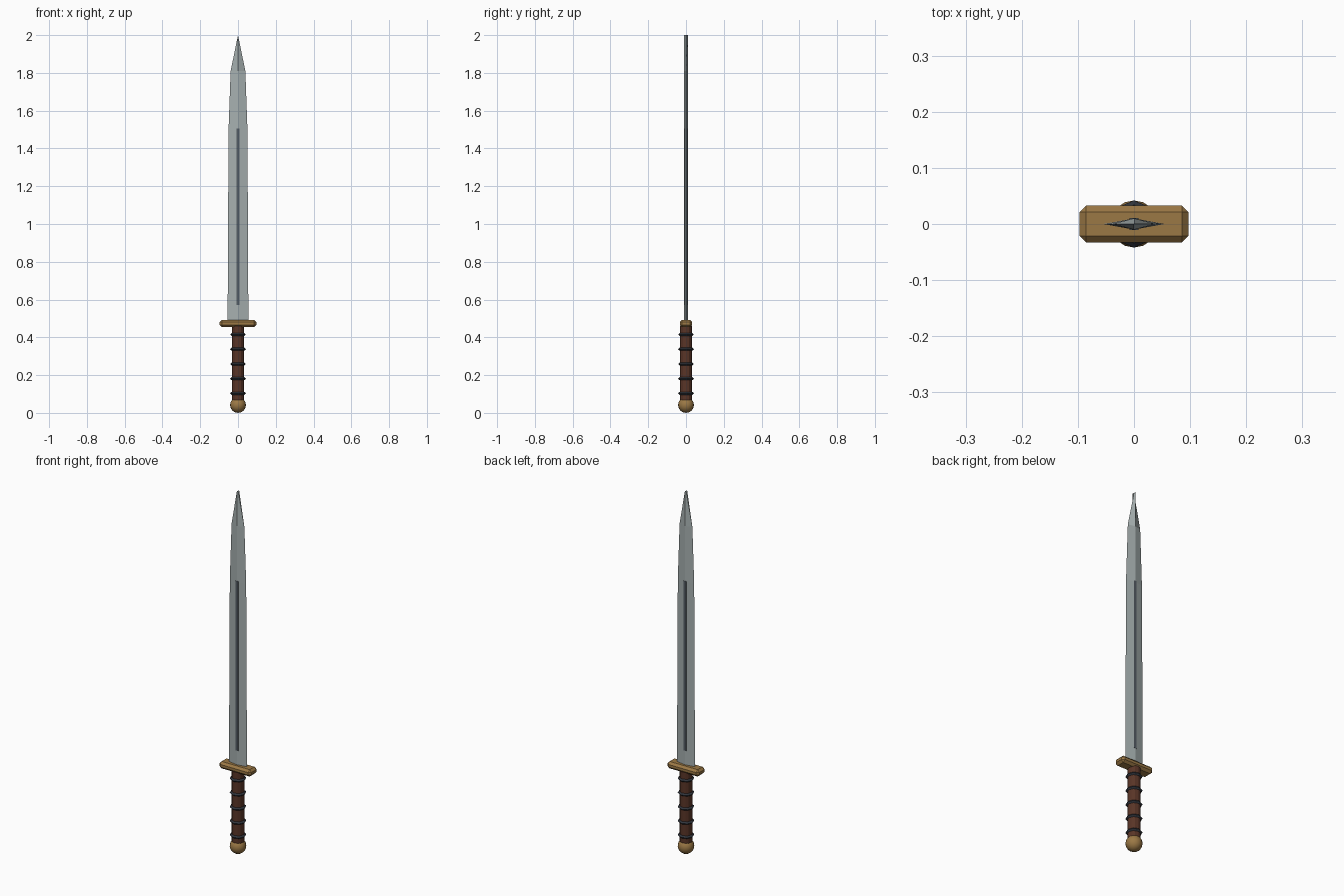
import bpy, bmesh, math

if "Cube" in bpy.data.objects:
    bpy.data.objects.remove(bpy.data.objects["Cube"])


def material(name, rgb):
    m = bpy.data.materials.new(name)
    m.diffuse_color = (*rgb, 1)
    m.use_nodes = True
    m.node_tree.nodes["Principled BSDF"].inputs["Base Color"].default_value = m.diffuse_color
    return m


steel = material("steel", (0.38, 0.43, 0.43))
dark_steel = material("dark_steel", (0.09, 0.11, 0.13))
brass = material("brass", (0.33, 0.19, 0.06))
leather = material("leather", (0.10, 0.035, 0.02))
cord = material("dark_cord", (0.03, 0.035, 0.045))


def finish(name, mat):
    ob = bpy.context.object
    ob.name = name
    ob.data.materials.append(mat)
    return ob


def box(name, half, z0, z1, mat):
    bpy.ops.mesh.primitive_cube_add(size=1, location=(0, 0, (z0 + z1) / 2))
    ob = finish(name, mat)
    ob.scale = (2 * half[0], 2 * half[1], z1 - z0)
    bpy.ops.object.transform_apply(location=False, rotation=False, scale=True)
    return ob


# Blade: diamond section, narrowing only in width to a chisel tip
bm = bmesh.new()
rings = []
for z, w in [(0.48, 0.055), (1.5, 0.05), (1.81, 0.039), (2.0, 0.0)]:
    rings.append([bm.verts.new(p) for p in
                  ((w, 0, z), (0, 0.01, z), (-w, 0, z), (0, -0.01, z))])
for a, b in zip(rings, rings[1:]):
    for i in range(4):
        j = (i + 1) % 4
        bm.faces.new((a[i], a[j], b[j], b[i]))
bm.faces.new(rings[0][::-1])
bmesh.ops.remove_doubles(bm, verts=bm.verts, dist=1e-5)
bmesh.ops.recalc_face_normals(bm, faces=bm.faces)
mesh = bpy.data.meshes.new("blade")
bm.to_mesh(mesh)
bm.free()
mesh.materials.append(steel)
bpy.context.collection.objects.link(bpy.data.objects.new("blade", mesh))

# Dark central strip showing on both blade faces
box("fuller", (0.008, 0.0105), 0.57, 1.505, dark_steel)

# Cross guard with chamfered edges
guard = box("guard", (0.0975, 0.033), 0.454, 0.492, brass)
bevel = guard.modifiers.new("chamfer", 'BEVEL')
bevel.width = 0.012
bevel.segments = 1

# Grip
bpy.ops.mesh.primitive_cylinder_add(vertices=12, radius=0.032, depth=0.40,
                                    location=(0, 0, 0.26))
finish("grip", leather)

# Grip rings
for i in range(5):
    bpy.ops.mesh.primitive_torus_add(major_segments=8, minor_segments=4,
                                     major_radius=0.034, minor_radius=0.008,
                                     location=(0, 0, 0.103 + 0.078 * i))
    finish(f"grip_ring_{i + 1}", cord)

# Pommel
bpy.ops.mesh.primitive_uv_sphere_add(segments=16, ring_count=8, radius=0.042,
                                     location=(0, 0, 0.042))
finish("pommel", brass)
bpy.ops.object.shade_smooth_by_angle(angle=math.radians(40))
